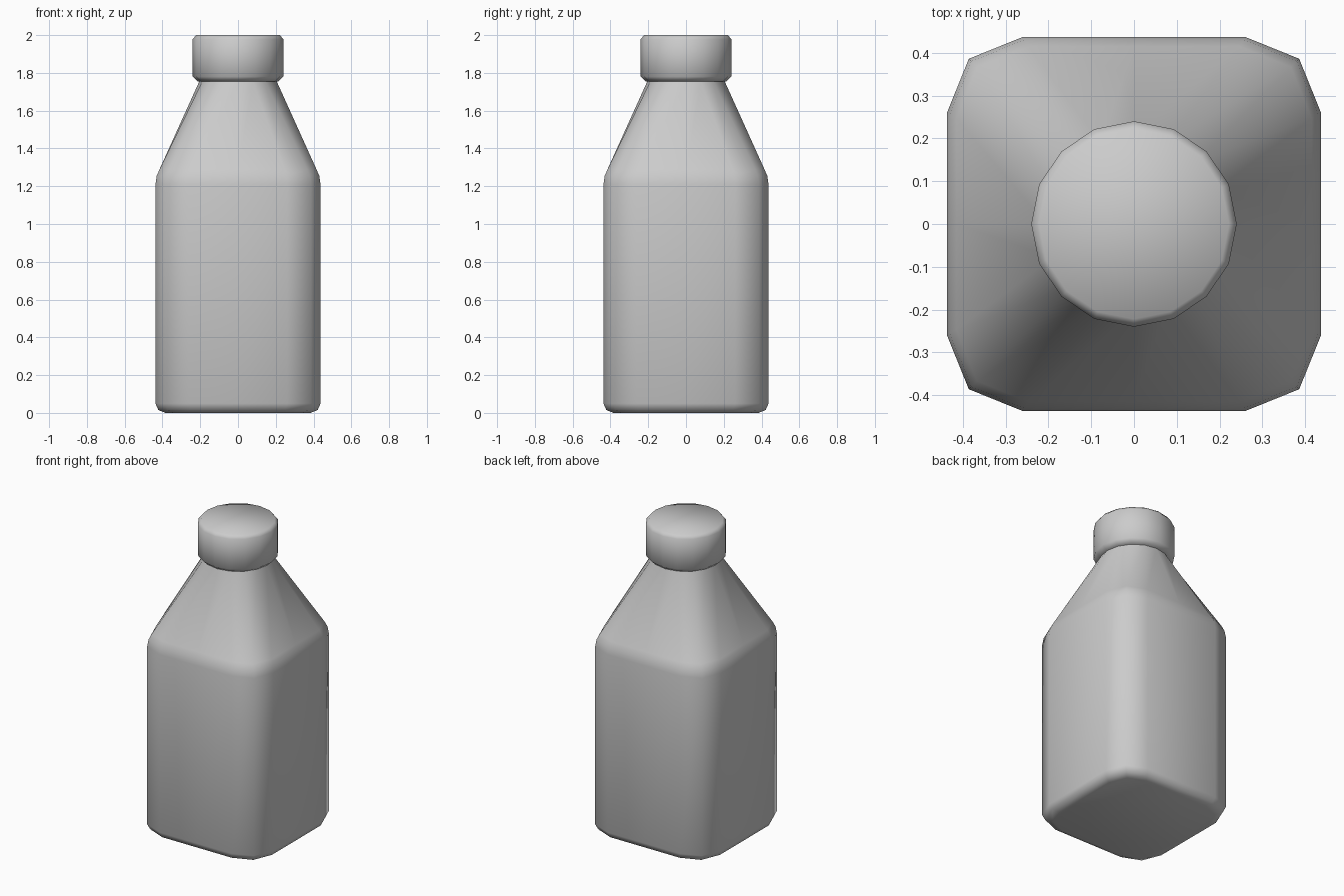
import bpy, bmesh, math

if "Cube" in bpy.data.objects:
    bpy.data.objects.remove(bpy.data.objects["Cube"])

grey = bpy.data.materials.new("plain_grey")
grey.diffuse_color = (0.6, 0.6, 0.6, 1)
grey.use_nodes = True
grey.node_tree.nodes["Principled BSDF"].inputs["Base Color"].default_value = grey.diffuse_color

N = 16
# One quarter of the rounded square section, matched to the 16-sided circle
Q = [(0.437, 0.0), (0.437, 0.26), (0.386, 0.386), (0.26, 0.437)]


def square_point(i):
    x, y = Q[i % 4]
    for _ in range(i // 4):
        x, y = -y, x
    return x, y


def circle_point(i):
    a = 2 * math.pi * i / N
    return math.cos(a), math.sin(a)


def loft(name, rings):
    """rings: (section function, scale, z) from bottom to top, capped at both ends"""
    bm = bmesh.new()
    loops = []
    for section, s, z in rings:
        pts = [section(i) for i in range(N)]
        loops.append([bm.verts.new((x * s, y * s, z)) for x, y in pts])
    for a, b in zip(loops, loops[1:]):
        for i in range(N):
            j = (i + 1) % N
            bm.faces.new((a[i], a[j], b[j], b[i]))
    bm.faces.new(loops[0][::-1])
    bm.faces.new(loops[-1])
    for f in bm.faces:
        f.smooth = True
    me = bpy.data.meshes.new(name)
    bm.to_mesh(me)
    bm.free()
    me.materials.append(grey)
    ob = bpy.data.objects.new(name, me)
    bpy.context.collection.objects.link(ob)
    return ob


# Square body with rounded base, tapering to a round neck
loft("bottle_body", [
    (square_point, 0.88, 0.0),
    (square_point, 0.965, 0.015),
    (square_point, 1.0, 0.05),
    (square_point, 1.0, 1.21),
    (square_point, 0.985, 1.255),
    (square_point, 0.95, 1.29),
    (circle_point, 0.205, 1.755),
    (circle_point, 0.2, 1.80),
])

# Round cap with softened rims
loft("bottle_cap", [
    (circle_point, 0.213, 1.755),
    (circle_point, 0.24, 1.78),
    (circle_point, 0.24, 1.978),
    (circle_point, 0.222, 2.0),
])
